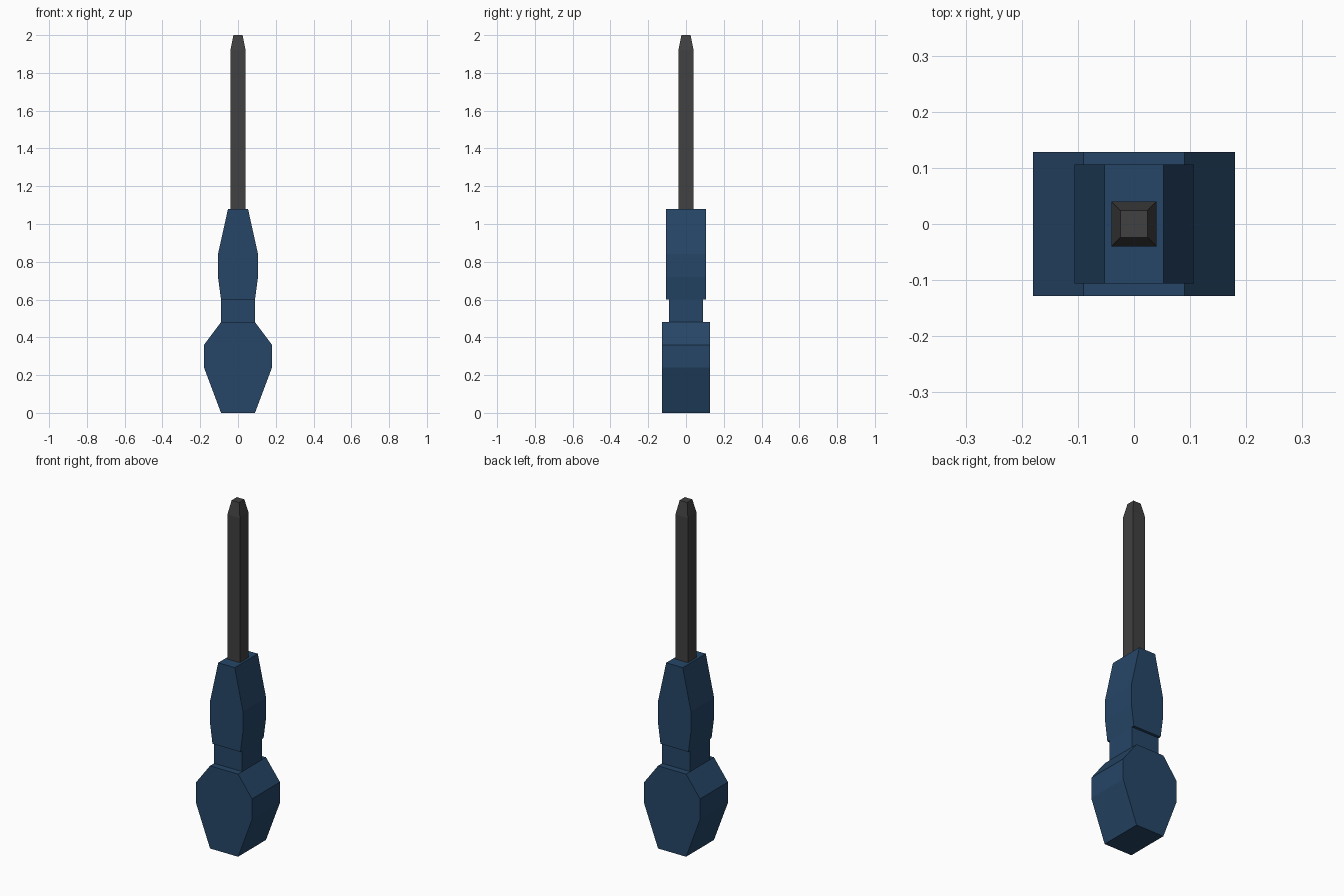
import bpy
import bmesh

if "Cube" in bpy.data.objects:
    bpy.data.objects.remove(bpy.data.objects["Cube"])


def material(name, rgb):
    m = bpy.data.materials.new(name)
    m.diffuse_color = (*rgb, 1)
    m.use_nodes = True
    m.node_tree.nodes["Principled BSDF"].inputs["Base Color"].default_value = m.diffuse_color
    return m


blue = material("dark blue plastic", (0.019, 0.061, 0.135))
steel = material("dark grey steel", (0.052, 0.052, 0.052))


def stacked(name, sections, mat):
    """Closed solid through rectangles (half width x, half depth y, height z)."""
    bm = bmesh.new()
    rings = [[bm.verts.new((sx * x, sy * y, z))
              for sx, sy in ((-1, -1), (1, -1), (1, 1), (-1, 1))]
             for x, y, z in sections]
    bm.faces.new(rings[0][::-1])
    bm.faces.new(rings[-1])
    for a, b in zip(rings, rings[1:]):
        for i in range(4):
            j = (i + 1) % 4
            bm.faces.new((a[i], a[j], b[j], b[i]))
    bmesh.ops.recalc_face_normals(bm, faces=bm.faces)
    # Merge the flat front and back into single faces
    bmesh.ops.dissolve_limit(bm, angle_limit=0.01, verts=bm.verts, edges=bm.edges)
    mesh = bpy.data.meshes.new(name)
    bm.to_mesh(mesh)
    bm.free()
    mesh.materials.append(mat)
    obj = bpy.data.objects.new(name, mesh)
    bpy.context.collection.objects.link(obj)
    return obj


# Wide faceted butt of the handle
D = 0.128
stacked("handle_butt", [(0.09, D, 0), (0.18, D, 0.24), (0.18, D, 0.36), (0.09, D, 0.48)], blue)

# Narrow square neck
stacked("handle_neck", [(0.09, 0.09, 0.48), (0.09, 0.09, 0.60)], blue)

# Tapered upper grip
D = 0.106
stacked("handle_grip", [(0.09, D, 0.60), (0.106, D, 0.72), (0.106, D, 0.84), (0.053, D, 1.08)], blue)

# Square shaft with a tapered tip
stacked("shaft", [(0.04, 0.04, 1.08), (0.04, 0.04, 1.92), (0.024, 0.024, 2.0)], steel)
